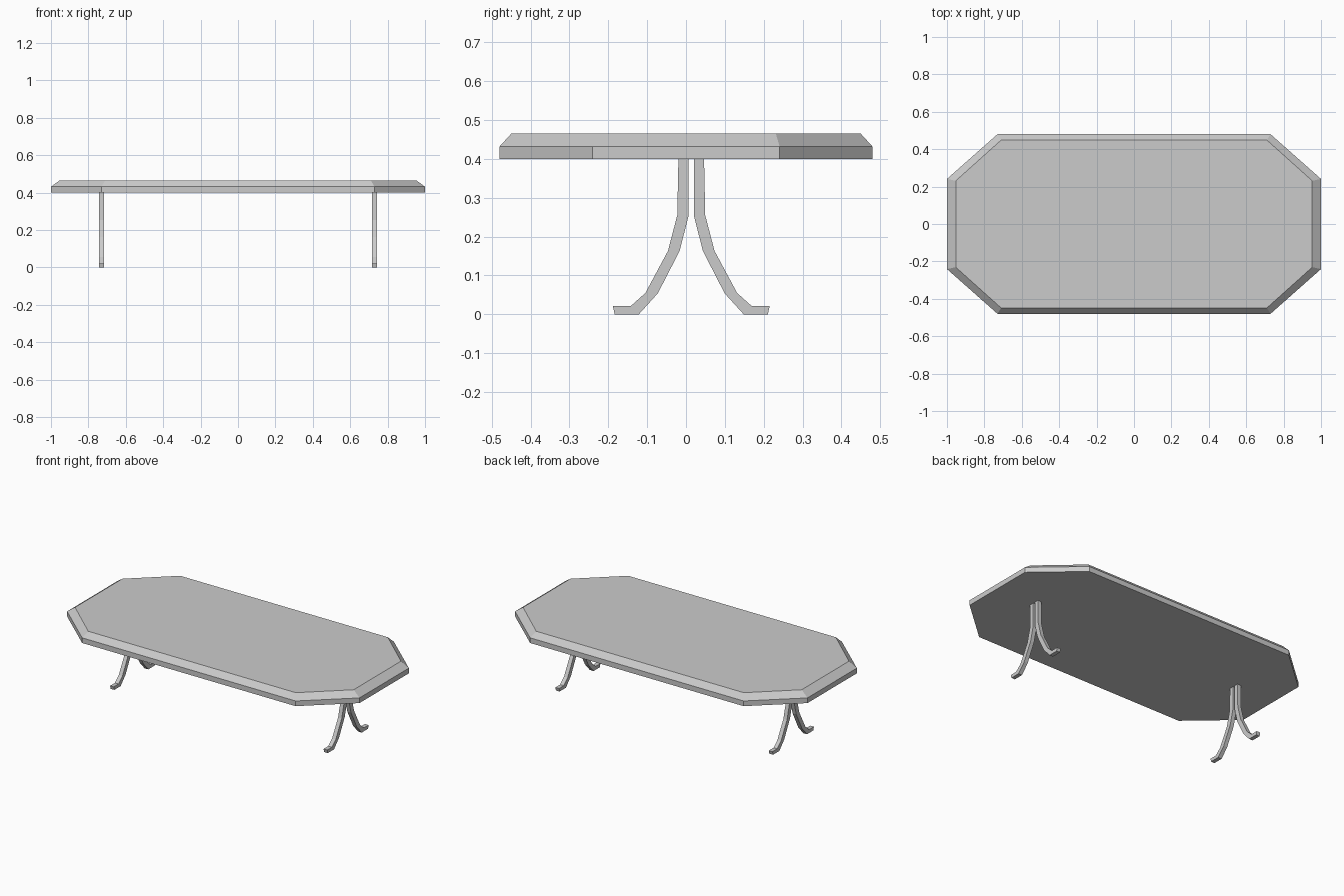
import bpy, bmesh

if "Cube" in bpy.data.objects:
    bpy.data.objects.remove(bpy.data.objects["Cube"])


def make_object(name, bm):
    bmesh.ops.recalc_face_normals(bm, faces=bm.faces[:])
    mesh = bpy.data.meshes.new(name)
    bm.to_mesh(mesh)
    bm.free()
    obj = bpy.data.objects.new(name, mesh)
    bpy.context.collection.objects.link(obj)
    return obj


def loft(name, rings):
    """Join equal-length rings of points into a closed solid."""
    bm = bmesh.new()
    loops = [[bm.verts.new(p) for p in ring] for ring in rings]
    n = len(loops[0])
    for a, b in zip(loops, loops[1:]):
        for i in range(n):
            j = (i + 1) % n
            bm.faces.new((a[i], a[j], b[j], b[i]))
    bm.faces.new(loops[0][::-1])
    bm.faces.new(loops[-1])
    return make_object(name, bm)


def octagon(x, y, cx, cy, z):
    """Rectangle x by y with corners cut at cx and cy."""
    quarter = [(x, cy), (cx, y)]
    pts = quarter + [(-a, b) for a, b in quarter[::-1]]
    pts += [(-a, -b) for a, b in pts]
    return [(a, b, z) for a, b in pts]


# Table top: straight rim, then a sloped bevel up to the flat surface
loft("table_top", [
    octagon(1.0, 0.48, 0.73, 0.241, 0.40),
    octagon(1.0, 0.48, 0.73, 0.241, 0.432),
    octagon(0.953, 0.449, 0.71, 0.231, 0.466),
])

# Curved legs: side centreline pairs (inner y, outer y, z) measured from the pair's middle
MID_Y, LEG_X, HALF_WIDTH = 0.0135, 0.73, 0.0125
inner = [(0.007, 0.40), (0.007, 0.253), (0.030, 0.163),
         (0.086, 0.054), (0.135, 0.0), (0.197, 0.0)]
outer = [(0.202, 0.021), (0.156, 0.021), (0.118, 0.055),
         (0.060, 0.163), (0.036, 0.255), (0.033, 0.40)]

for x_name, sx in (("left", -1), ("right", 1)):
    for y_name, sy in (("front", -1), ("back", 1)):
        # Each leg is the profile extruded across its thickness
        rings = [[(sx * LEG_X + dx, MID_Y + sy * y, z) for y, z in inner + outer]
                 for dx in (-HALF_WIDTH, HALF_WIDTH)]
        loft(f"{x_name}_{y_name}_leg", rings)
